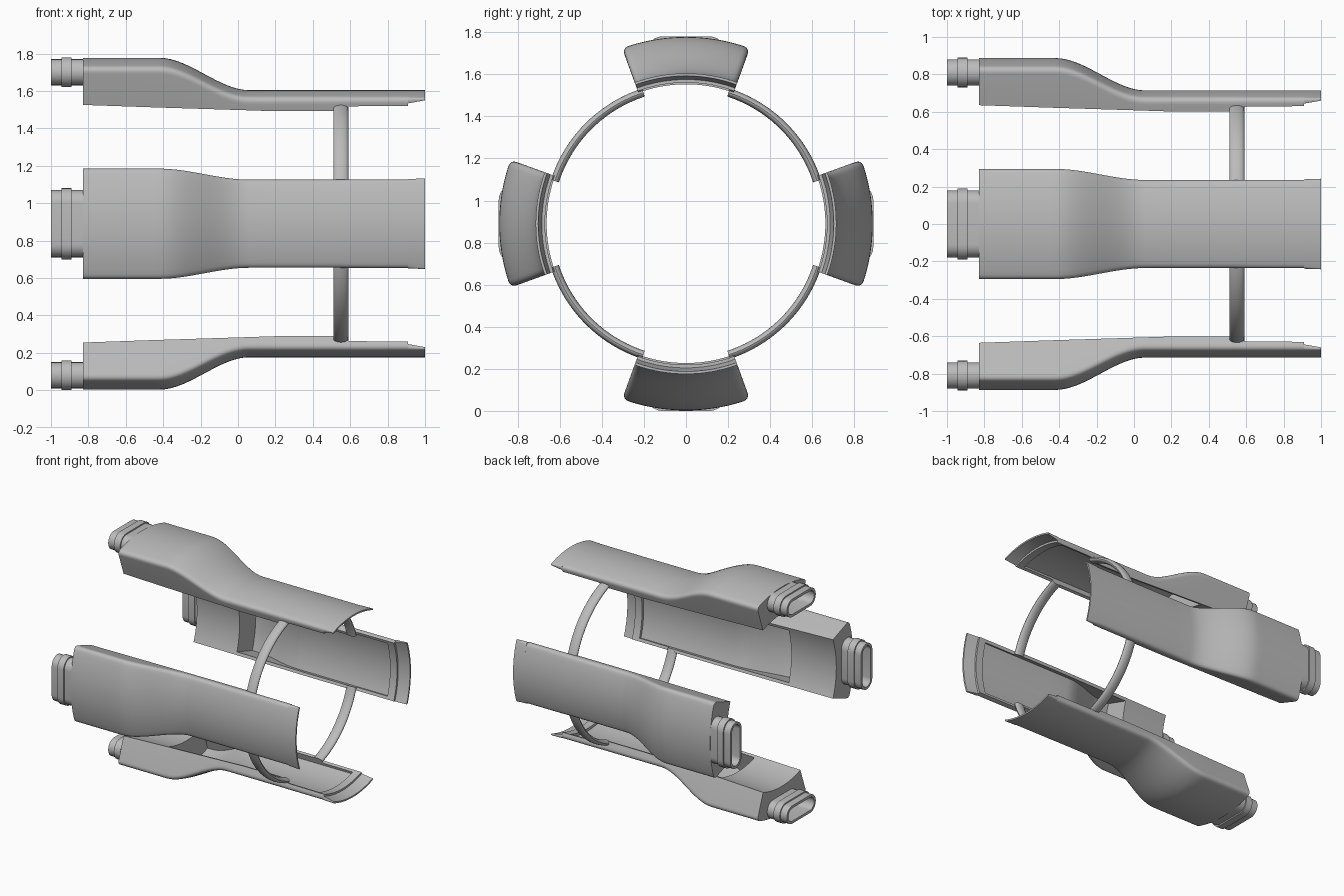
import bpy, bmesh
from math import sin, cos, pi, radians

if "Cube" in bpy.data.objects:
    bpy.data.objects.remove(bpy.data.objects["Cube"], do_unlink=True)

AXIS_Z = 0.89
SIDE = radians(20)      # half angle of a pod
RECESS = radians(18)    # half angle of its hollow

grey = bpy.data.materials.new("plain grey")
grey.use_nodes = True
grey.diffuse_color = (0.5, 0.5, 0.5, 1)
grey.node_tree.nodes["Principled BSDF"].inputs["Base Color"].default_value = (0.5, 0.5, 0.5, 1)


def loft(name, sections, turn):
    """Skin closed sections of (x, y, z) about the main axis, cap the ends, turn about x."""
    bm = bmesh.new()
    rings = []
    for section in sections:
        rings.append([bm.verts.new((x, y * cos(turn) + z * sin(turn),
                                    AXIS_Z + z * cos(turn) - y * sin(turn)))
                      for x, y, z in section])
    for a, b in zip(rings, rings[1:]):
        for i in range(len(a)):
            j = (i + 1) % len(a)
            bm.faces.new((a[i], a[j], b[j], b[i]))
    bm.faces.new(rings[0])
    bm.faces.new(rings[-1])
    bmesh.ops.remove_doubles(bm, verts=bm.verts, dist=0.0001)
    bmesh.ops.recalc_face_normals(bm, faces=bm.faces)
    mesh = bpy.data.meshes.new(name)
    bm.to_mesh(mesh)
    bm.free()
    mesh.materials.append(grey)
    obj = bpy.data.objects.new(name, mesh)
    bpy.context.collection.objects.link(obj)
    bpy.ops.object.select_all(action='DESELECT')
    obj.select_set(True)
    bpy.context.view_layer.objects.active = obj
    bpy.ops.object.shade_smooth_by_angle(angle=radians(32))


def outer_radius(x):
    t = min(max((x + 0.42) / 0.48, 0), 1)
    return 0.887 - 0.173 * t * t * (3 - 2 * t)


def pod_section(x, inner, hollow):
    """Sector with rounded outer corners and an optional hollow underneath."""
    R = outer_radius(x)
    f = min(0.035, (R - inner) * 0.7)
    roof = R - 0.024 if hollow else inner
    polar = []
    corner = []
    for i in range(7):
        t = i / 6
        corner.append((SIDE - t * t * f / R, R - f * (1 - t) ** 2))
    polar += [(-a, r) for a, r in corner]
    edge = SIDE - f / R
    polar += [(edge * (i / 10 - 1), R) for i in range(1, 20)]
    polar += corner[::-1]
    polar += [(SIDE, inner), (RECESS, inner)]
    polar += [(RECESS * (1 - i / 8), roof) for i in range(17)]
    polar += [(-RECESS, inner), (-SIDE, inner)]
    return [(x, r * sin(a), r * cos(a)) for a, r in polar]


def pod(name, turn):
    rows = [(-0.83, 0.676, False), (-0.45, 0.662, False), (-0.45, 0.662, True)]
    rows += [(-0.42 + 0.03 * i, 0.661 - 0.001 * i, True) for i in range(17)]
    rows += [(0.2, 0.64, True), (0.52, 0.64, True), (0.54, 0.655, True),
             (0.6, 0.668, True), (0.85, 0.67, True), (0.85, 0.67, False),
             (0.91, 0.67, False), (0.91, 0.685, False), (1.0, 0.702, False)]
    loft(name, [pod_section(*row) for row in rows], turn)


def stadium(x, grow):
    """Rounded slot outline, centred on the pod's end face."""
    r = 0.07 + grow
    points = []
    for side in (1, -1):
        for i in range(13):
            a = -pi / 2 + pi * i / 12
            points.append((x, side * (0.11 + r * cos(a)), 0.81 + side * r * sin(a)))
    return points


def nozzle(name, turn):
    # outside with raised collar, then back down the bore
    profile = [(-0.825, 0), (-0.89, 0), (-0.89, 0.01), (-0.945, 0.01),
               (-0.945, 0), (-1.0, 0), (-1.0, -0.02), (-0.85, -0.02)]
    loft(name, [stadium(x, g) for x, g in profile], turn)


def ring_arc(name, turn):
    sections = []
    for i in range(21):
        a = RECESS + (pi / 2 - 2 * RECESS) * i / 20
        section = []
        for k in range(20):
            b = 2 * pi * k / 20
            r = 0.655 + 0.02 * sin(b)
            section.append((0.55 + 0.04 * cos(b), r * sin(a), r * cos(a)))
        sections.append(section)
    loft(name, sections, turn)


for k, place in enumerate(("top", "back", "bottom", "front")):
    pod(place + "_pod", k * pi / 2)
    nozzle(place + "_nozzle", k * pi / 2)
    ring_arc(place + "_ring_arc", k * pi / 2)
